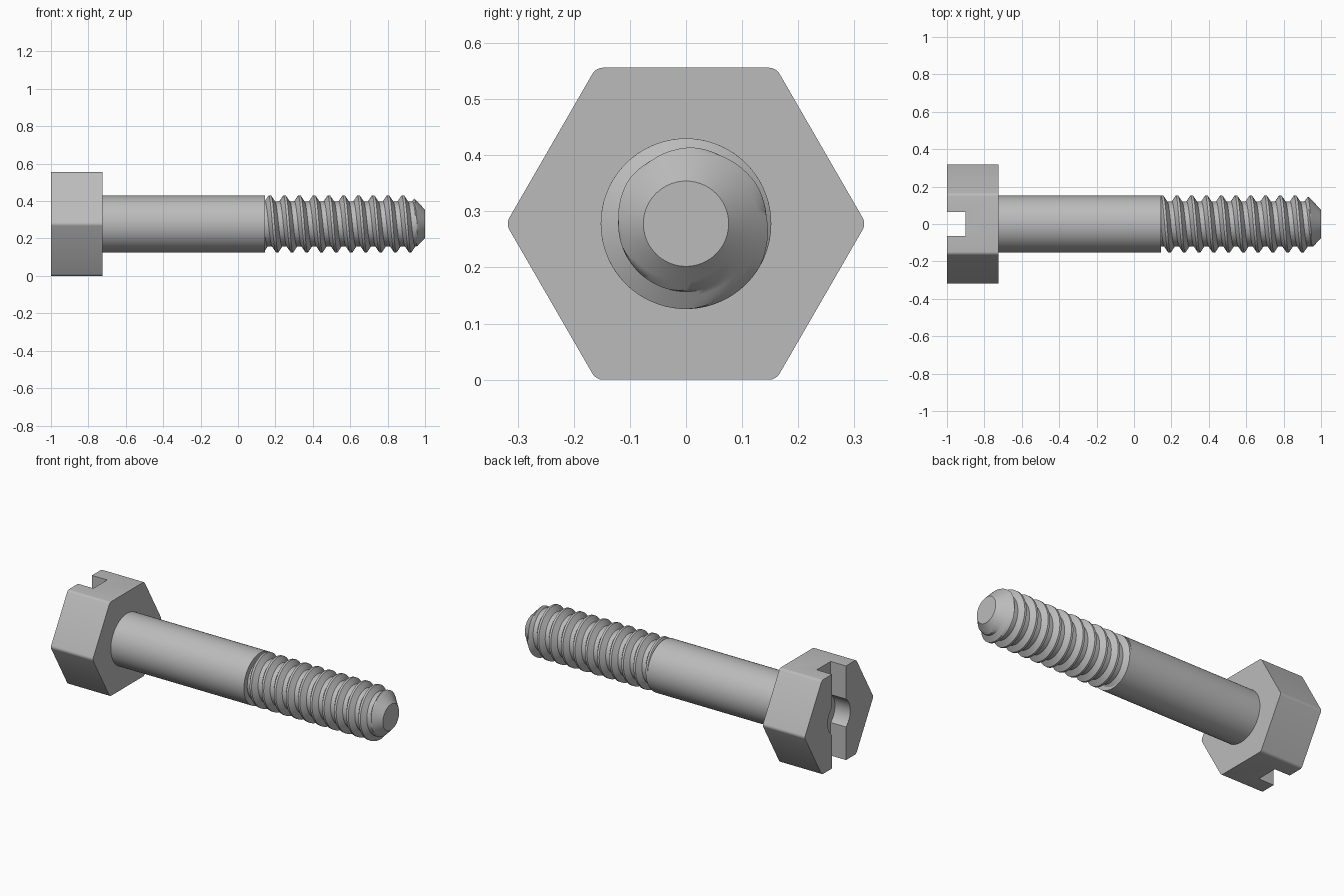
import bpy, bmesh, math

old = bpy.data.objects.get("Cube")
if old:
    bpy.data.objects.remove(old)

AXIS_Z = 0.278            # height of the bolt axis
STEEL = bpy.data.materials.new("grey steel")
STEEL.use_nodes = True
COLOUR = (0.5, 0.5, 0.5, 1)
STEEL.diffuse_color = COLOUR
STEEL.node_tree.nodes["Principled BSDF"].inputs["Base Color"].default_value = COLOUR


def polar(x, r, a):
    return (x, r * math.cos(a), AXIS_Z + r * math.sin(a))


def make_object(name, bm):
    bmesh.ops.recalc_face_normals(bm, faces=bm.faces)
    mesh = bpy.data.meshes.new(name)
    bm.to_mesh(mesh)
    bm.free()
    mesh.materials.append(STEEL)
    obj = bpy.data.objects.new(name, mesh)
    bpy.context.collection.objects.link(obj)
    return obj


def prism(name, sides, r, x0, x1, round_edges=0):
    """Closed prism lying along x."""
    bm = bmesh.new()
    ends = [[bm.verts.new(polar(x, r, math.tau * i / sides)) for i in range(sides)]
            for x in (x0, x1)]
    for ring in ends:
        bm.faces.new(ring)
    long_edges = []
    for i in range(sides):
        j = (i + 1) % sides
        bm.faces.new((ends[0][i], ends[0][j], ends[1][j], ends[1][i]))
        long_edges.append(bm.edges.get((ends[0][i], ends[1][i])))
    if round_edges:
        bmesh.ops.bevel(bm, geom=long_edges, offset=round_edges, segments=4,
                        profile=0.5, affect='EDGES')
    return make_object(name, bm)


def select_only(obj):
    bpy.ops.object.select_all(action='DESELECT')
    obj.select_set(True)
    bpy.context.view_layer.objects.active = obj


def cut(target, cutter):
    cutter.hide_render = True
    mod = target.modifiers.new("cut", 'BOOLEAN')
    mod.operation = 'DIFFERENCE'
    mod.solver = 'EXACT'
    mod.object = cutter
    select_only(target)
    bpy.ops.object.modifier_apply(modifier=mod.name)
    bpy.data.objects.remove(cutter)


# Hexagonal head with a driver slot and a round recess
head = prism("hex_head", 6, AXIS_Z / math.cos(math.pi / 6), -1, -0.725, 0.0115)
bm = bmesh.new()
bmesh.ops.create_cube(bm, size=1)
bmesh.ops.scale(bm, verts=bm.verts, vec=(0.2, 0.13, 1))
bmesh.ops.translate(bm, verts=bm.verts, vec=(-1, 0, AXIS_Z))
cut(head, make_object("slot_cutter", bm))
cut(head, prism("recess_cutter", 64, 0.105, -1.1, -0.9))

# Plain shank
SHOULDER = 0.145
MAJOR, MINOR, PITCH = 0.152, 0.121, 0.079
shank = prism("shank", 96, MAJOR, -0.725, SHOULDER)

# Helical thread with a chamfered tip
STEPS, TIP_R, CREST_X = 72, 0.076, 0.249
FLAT, ROOT = 0.08, 0.34   # phase where the crest ends and the root starts


def thread_radius(x, a):
    phase = (x - CREST_X) / PITCH - (a / math.tau - 0.25)
    d = abs(phase - round(phase))
    t = min(max((d - FLAT) / (ROOT - FLAT), 0), 1)
    return min(MAJOR + (MINOR - MAJOR) * t, TIP_R + (1 - x) * 1.05)


flank = [FLAT + (ROOT - FLAT) * i / 4 for i in range(5)]
columns = [-0.5] + [-p for p in reversed(flank)] + flank + [0.5]
bm = bmesh.new()
previous = None
turns = math.ceil((1 - SHOULDER) / PITCH) + 3
for step in range(turns * STEPS + 1):
    a = math.tau * step / STEPS
    row = []
    for c in columns:
        x = CREST_X + PITCH * (step / STEPS - 3.25 + c)
        x = min(max(x, SHOULDER), 1)
        row.append(bm.verts.new(polar(x, thread_radius(x, a), a)))
    if previous:
        for i in range(len(row) - 1):
            bm.faces.new((previous[i], previous[i + 1], row[i + 1], row[i]))
    previous = row
bmesh.ops.remove_doubles(bm, verts=bm.verts, dist=0.0002)
wires = [e for e in bm.edges if not e.link_faces]
bmesh.ops.delete(bm, geom=wires, context='EDGES')
bm.faces.new([bm.verts.new(polar(1, TIP_R, math.tau * i / STEPS)) for i in range(STEPS)])
bmesh.ops.remove_doubles(bm, verts=bm.verts, dist=0.0002)
thread = make_object("threaded_end", bm)

for part in (head, shank, thread):
    select_only(part)
    bpy.ops.object.shade_smooth_by_angle(angle=math.radians(30))
